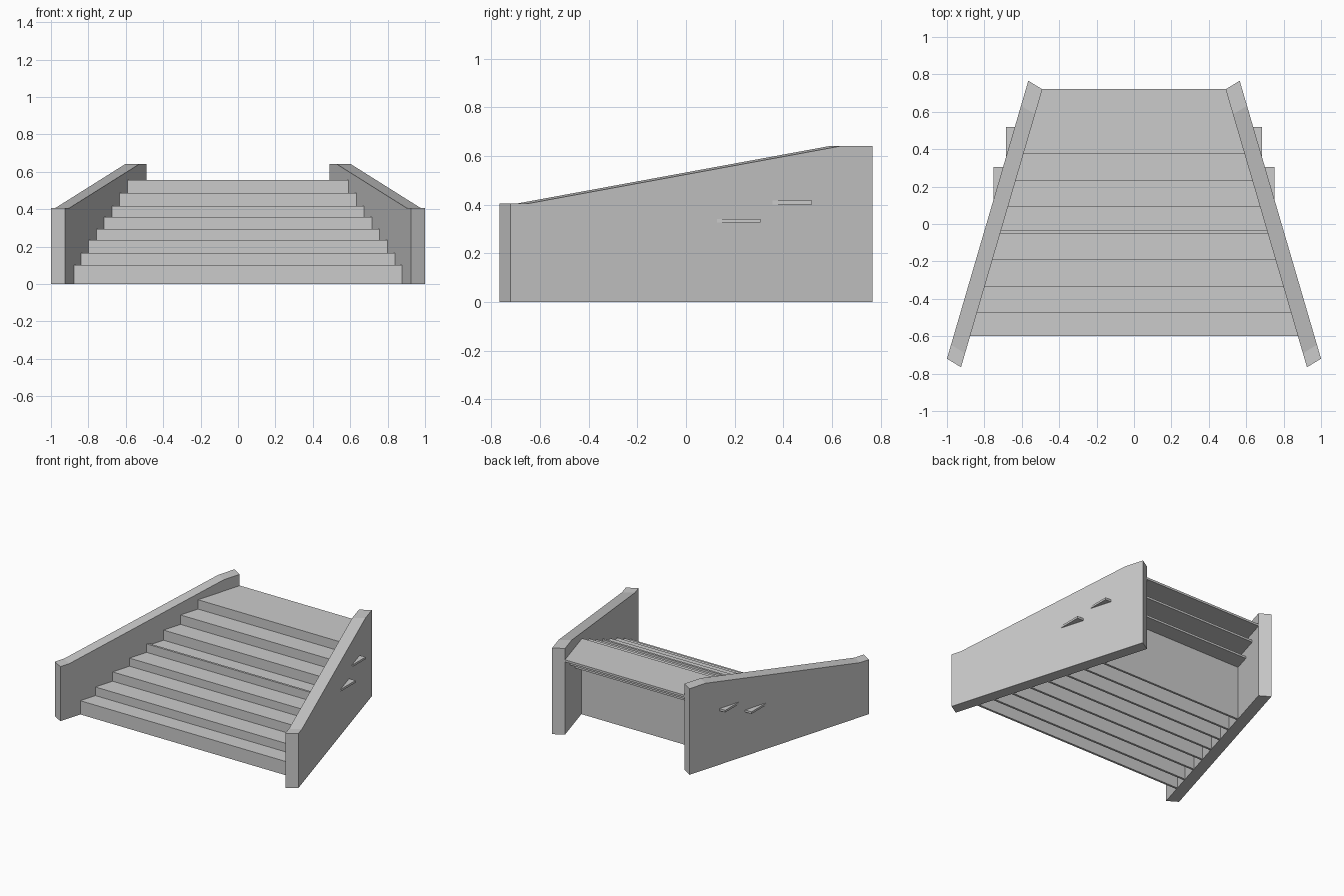
import bpy, bmesh
from mathutils import Vector

if "Cube" in bpy.data.objects:
    bpy.data.objects.remove(bpy.data.objects["Cube"])


def prism(name, base, offset):
    """Solid made by sweeping a flat outline along an offset."""
    bm = bmesh.new()
    face = bm.faces.new([bm.verts.new(p) for p in base])
    ext = bmesh.ops.extrude_face_region(bm, geom=[face])
    verts = [g for g in ext["geom"] if isinstance(g, bmesh.types.BMVert)]
    bmesh.ops.translate(bm, verts=verts, vec=Vector(offset))
    bmesh.ops.recalc_face_normals(bm, faces=bm.faces)
    mesh = bpy.data.meshes.new(name)
    bm.to_mesh(mesh)
    bm.free()
    obj = bpy.data.objects.new(name, mesh)
    bpy.context.collection.objects.link(obj)
    return obj


def half_width(y):
    """Half width at depth y, ending just inside the flared walls."""
    return 0.925 - 0.2925 * (y + 0.765) + 0.025


def slab(name, y0, y1, z0, z1, width=None):
    w0 = width or half_width(y0)
    w1 = width or half_width(y1)
    base = [(-w0, y0, z0), (w0, y0, z0), (w1, y1, z0), (-w1, y1, z0)]
    return prism(name, base, (0, 0, z1 - z0))


# Flared side walls with sloping tops
profile = [(0, 0), (1, 0), (1, 0.64), (0.91, 0.64), (0.05, 0.405), (0, 0.405)]
for side, s in (("left", -1), ("right", 1)):
    base = [(s * (0.925 - 0.435 * t), -0.766 + 1.486 * t, z) for t, z in profile]
    prism(side + "_wall", base, (s * 0.075, 0.046, 0))

# Full-height risers and overlapping treads
T = 0.016
fronts = [-0.60, -0.475, -0.333, -0.193, -0.052, 0.09, 0.23, 0.375]
tops = [0.102, 0.166, 0.235, 0.295, 0.358, 0.417, 0.487, 0.556]
backs = {4: 0.305, 5: 0.518, 6: 0.62, 7: 0.722}
widths = {4: 0.752, 5: 0.685}
for i, (y, z) in enumerate(zip(fronts, tops)):
    sunk = T if i == 4 else 0  # the fifth tread sits below its riser's top
    back = backs.get(i, fronts[min(i + 1, 7)] + T / 2)
    slab(f"riser_{i + 1}", y, y + T, 0, z - T + sunk)
    slab(f"tread_{i + 1}", y + sunk, back, z - T - sunk, z - sunk, widths.get(i))
